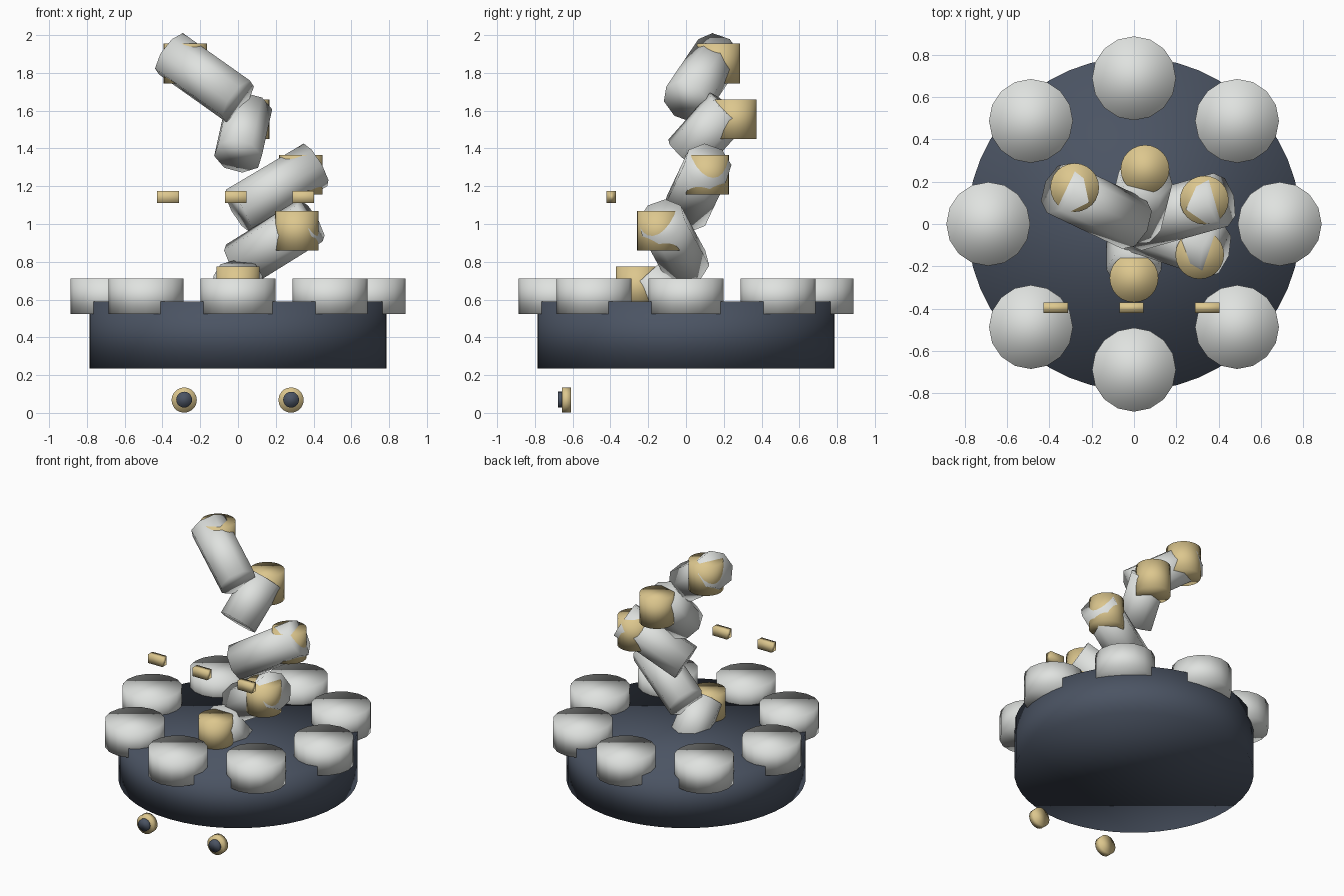
import bpy, math
from mathutils import Vector

old = bpy.data.objects.get("Cube")
if old:
    bpy.data.objects.remove(old, do_unlink=True)


def material(name, rgb):
    m = bpy.data.materials.new(name)
    m.use_nodes = True
    m.diffuse_color = (*rgb, 1)
    m.node_tree.nodes["Principled BSDF"].inputs["Base Color"].default_value = (*rgb, 1)
    return m


navy = material("dark slate blue", (0.07, 0.088, 0.125))
white = material("off white", (0.74, 0.76, 0.74))
gold = material("pale gold", (0.72, 0.57, 0.27))


def finish(name, mat):
    ob = bpy.context.object
    ob.name = name
    ob.data.materials.append(mat)
    bpy.ops.object.shade_smooth()
    return ob


def cylinder(name, mat, start, end, radius, sides):
    """Capped, softly shaded cylinder between two points."""
    a, b = Vector(start), Vector(end)
    axis = b - a
    bpy.ops.mesh.primitive_cylinder_add(
        vertices=sides, radius=radius, depth=axis.length, location=(a + b) / 2,
        rotation=axis.to_track_quat('Z', 'Y').to_euler())
    return finish(name, mat)


def upright(name, mat, x, y, z, radius, height, sides):
    return cylinder(name, mat, (x, y, z - height / 2), (x, y, z + height / 2), radius, sides)


# Round base
upright("base", navy, 0, 0, 0.412, 0.787, 0.355, 48)

# Ring of eight low pillars around the rim
for i in range(8):
    a = i * math.pi / 4
    upright(f"pillar_{i + 1}", white, 0.688 * math.cos(a), 0.688 * math.sin(a),
            0.618, 0.198, 0.187, 16)

# Spiral of slanted tubes: tube end and cap centre for each level
arms = [((0, -0.215), (0, -0.255)),
        ((0.385, -0.13), (0.31, -0.145)),
        ((0.41, 0.115), (0.332, 0.113)),
        ((0.055, 0.22), (0.052, 0.258)),
        ((-0.355, 0.17), (-0.28, 0.172))]
for i, (tip, cap) in enumerate(arms):
    cylinder(f"tube_{i + 1}", white, (0, 0, 0.49 + 0.29 * i),
             (*tip, 0.725 + 0.294 * i), 0.13, 8)
    upright(f"tube_cap_{i + 1}", gold, *cap, 0.67 + 0.295 * i, 0.115, 0.21, 24)

# Row of three small floating bars
for i in range(3):
    bpy.ops.mesh.primitive_cube_add(size=1, location=(-0.37 + 0.358 * i, -0.395, 1.143))
    bar = finish(f"bar_{i + 1}", gold)
    bar.scale = (0.115, 0.05, 0.062)

# Pair of front lamps with dark lenses
for side, x in (("left", 0.281), ("right", -0.285)):
    cylinder(f"{side}_lamp", gold, (x, -0.61, 0.068), (x, -0.657, 0.068), 0.067, 20)
    cylinder(f"{side}_lens", navy, (x, -0.645, 0.07), (x, -0.678, 0.07), 0.042, 20)
